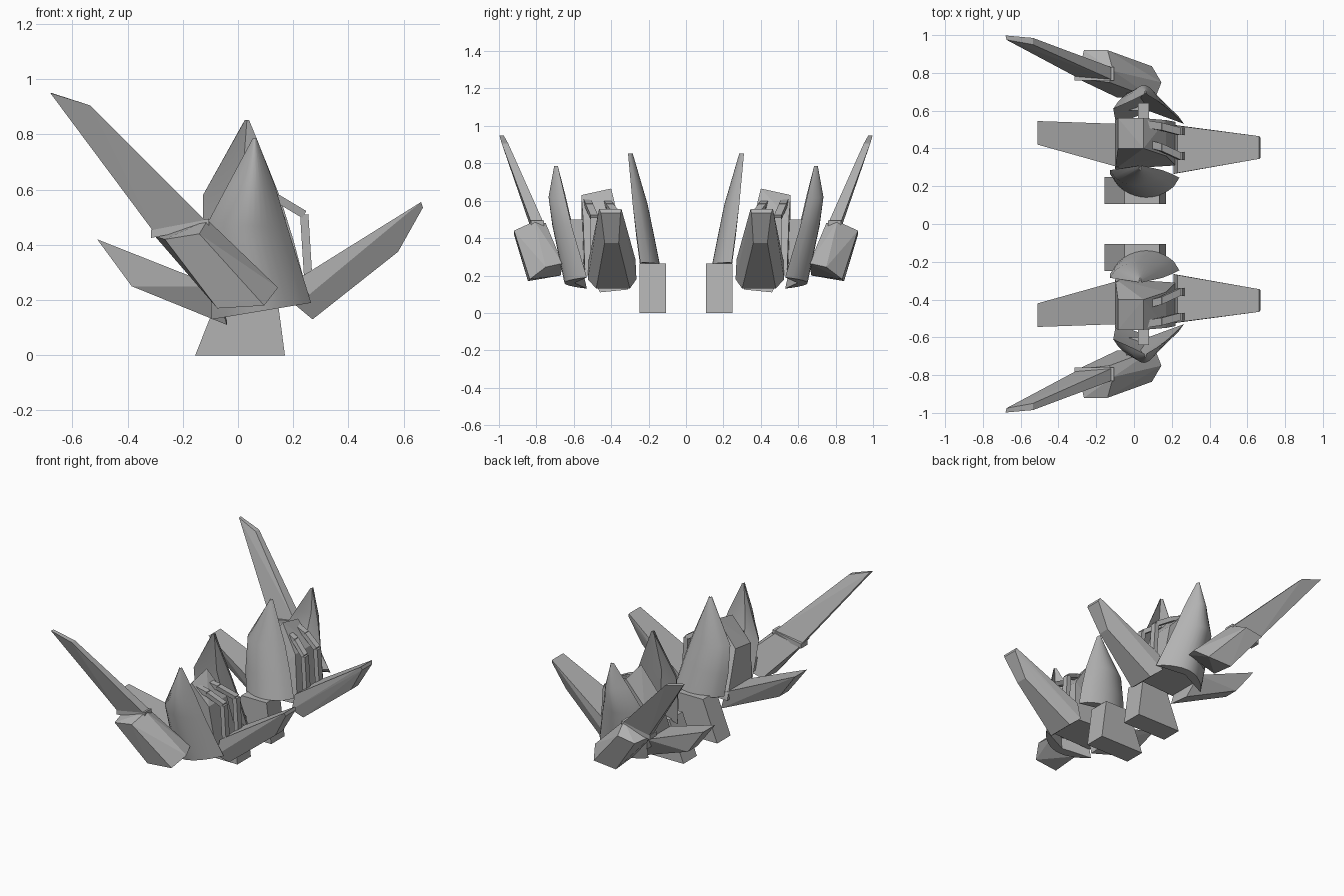
import bpy, bmesh, math
from mathutils import Vector

cube = bpy.data.objects.get("Cube")
if cube:
    bpy.data.objects.remove(cube, do_unlink=True)

grey = bpy.data.materials.new("plain_grey")
grey.use_nodes = True
grey.diffuse_color = (0.45, 0.45, 0.45, 1)
grey.node_tree.nodes["Principled BSDF"].inputs["Base Color"].default_value = (0.45, 0.45, 0.45, 1)


def finish(name, bm, side, smooth=False):
    """Place a part on one side (+1 back, -1 front) and give it the material."""
    for v in bm.verts:
        v.co.y *= side
    bmesh.ops.recalc_face_normals(bm, faces=bm.faces)
    mesh = bpy.data.meshes.new(name)
    bm.to_mesh(mesh)
    bm.free()
    mesh.materials.append(grey)
    obj = bpy.data.objects.new(name, mesh)
    bpy.context.collection.objects.link(obj)
    if smooth:
        bpy.ops.object.select_all(action="DESELECT")
        obj.select_set(True)
        bpy.context.view_layer.objects.active = obj
        bpy.ops.object.shade_smooth_by_angle(angle=math.radians(35))


def block(name, points, side):
    """Flat-faced solid around a few corner points."""
    bm = bmesh.new()
    for p in points:
        bm.verts.new(p)
    res = bmesh.ops.convex_hull(bm, input=bm.verts)
    loose = [v for v in bm.verts if not v.link_faces]
    bmesh.ops.delete(bm, geom=loose, context="VERTS")
    bmesh.ops.dissolve_limit(bm, angle_limit=0.03, verts=bm.verts, edges=bm.edges)
    finish(name, bm, side)


def shell(name, rows, side, steps=12, power=0.8):
    """Curved plate; each row is (left x, left z, right x, right z, edge y, middle y)."""
    bm = bmesh.new()
    rings = []
    for lx, lz, rx, rz, edge, mid in rows:
        outer, inner = [], []
        for i in range(steps + 1):
            t = i / steps
            arch = max(math.sin(math.pi * t), 0) ** power
            x, z = lx + (rx - lx) * t, lz + (rz - lz) * t
            outer.append(bm.verts.new((x, edge + (mid - edge) * arch, z)))
            if 0 < i < steps:
                hollow = 0.55 * (1 - abs(2 * t - 1))
                inner.append(bm.verts.new((x, edge + (mid - edge) * hollow, z)))
        rings.append(outer + inner[::-1])
    for a, b in zip(rings, rings[1:]):
        for i in range(len(a)):
            j = (i + 1) % len(a)
            bm.faces.new((a[i], a[j], b[j], b[i]))
    bm.faces.new(rings[0])
    bm.faces.new(rings[-1])
    finish(name, bm, side, smooth=True)


def rail(name, path, side, width=0.04, thick=0.03):
    """Bent strip made of short straight bars."""
    for n, (a, b) in enumerate(zip(path, path[1:])):
        a, b = Vector(a), Vector(b)
        d = (b - a).normalized()
        across = Vector((-d.z, 0, d.x)) * thick / 2
        depth = Vector((0, width / 2, 0))
        block(f"{name}_{n + 1}", [p + across * i + depth * j
                                  for p in (a, b) for i in (-1, 1) for j in (-1, 1)], side)


for side, tag in ((1, "back"), (-1, "front")):
    # foot
    block(f"{tag}_foot", [(x, y, z) for y in (0.107, 0.248)
                          for x, z in ((-0.155, 0), (0.17, 0), (-0.05, 0.265), (0.135, 0.265))], side)

    # central body
    block(f"{tag}_body", [(0.05, 0.40, 0.665), (0.05, 0.56, 0.63), (-0.085, 0.40, 0.5),
                          (-0.085, 0.56, 0.48), (0.17, 0.36, 0.5), (0.17, 0.55, 0.5),
                          (0.22, 0.31, 0.2), (0.22, 0.54, 0.2), (-0.1, 0.29, 0.2),
                          (-0.1, 0.55, 0.2)], side)
    block(f"{tag}_plate_mount", [(x, y, z) for x in (0.02, 0.08) for y in (0.5, 0.64)
                                 for z in (0.25, 0.5)], side)

    # bent side rails
    for label, y0, y1 in (("outer", 0.53, 0.49), ("inner", 0.43, 0.36)):
        rail(f"{tag}_{label}_rail", [(0.05, y0, 0.6), (0.14, (y0 * 2 + y1) / 3, 0.57),
                                     (0.24, y1, 0.51), (0.255, y1, 0.27)], side)

    # side wings
    block(f"{tag}_left_wing", [(0.663, 0.465, 0.555), (0.663, 0.345, 0.555),
                               (0.67, 0.455, 0.535), (0.67, 0.35, 0.535),
                               (0.23, 0.52, 0.285), (0.23, 0.27, 0.285),
                               (0.21, 0.525, 0.18), (0.21, 0.265, 0.18),
                               (0.58, 0.435, 0.375), (0.58, 0.36, 0.375),
                               (0.27, 0.48, 0.13), (0.27, 0.3, 0.13)], side)
    block(f"{tag}_right_wing", [(-0.51, 0.545, 0.42), (-0.51, 0.42, 0.42),
                                (-0.08, 0.53, 0.25), (-0.08, 0.30, 0.25),
                                (-0.385, 0.53, 0.25), (-0.385, 0.43, 0.25),
                                (-0.04, 0.46, 0.11), (-0.04, 0.31, 0.125)], side)

    # curved armour plates
    shell(f"{tag}_outer_plate", [(0.053, 0.785, 0.068, 0.785, 0.685, 0.705),
                                 (-0.03, 0.63, 0.135, 0.61, 0.645, 0.735),
                                 (-0.11, 0.48, 0.18, 0.46, 0.61, 0.715),
                                 (-0.095, 0.13, 0.265, 0.19, 0.53, 0.65)], side)
    shell(f"{tag}_inner_plate", [(0.025, 0.853, 0.04, 0.853, 0.31, 0.285),
                                 (-0.127, 0.58, 0.15, 0.58, 0.285, 0.205),
                                 (-0.127, 0.4, 0.2, 0.42, 0.265, 0.17),
                                 (-0.11, 0.25, 0.24, 0.27, 0.245, 0.14)], side, power=0.6)

    # outer pod
    block(f"{tag}_pod", [(-0.265, 0.92, 0.42), (-0.14, 0.92, 0.44), (-0.11, 0.81, 0.49),
                         (-0.13, 0.75, 0.48), (-0.30, 0.77, 0.43),
                         (-0.075, 0.845, 0.17), (0.095, 0.835, 0.18), (0.145, 0.75, 0.245),
                         (0.11, 0.66, 0.265), (-0.09, 0.67, 0.2)], side)
    block(f"{tag}_pod_mount", [(x, y, z) for x in (-0.04, 0.04) for y in (0.6, 0.72)
                               for z in (0.24, 0.32)], side)

    # collar and long blade
    block(f"{tag}_blade_collar", [(x, y, z + dz) for y in (0.76, 0.83) for dz in (0, 0.03)
                                  for x, z in ((-0.315, 0.425), (-0.105, 0.465))], side)
    block(f"{tag}_blade", [(-0.68, 0.998, 0.95), (-0.675, 0.975, 0.95),
                           (-0.535, 0.985, 0.905), (-0.535, 0.95, 0.905),
                           (-0.30, 0.825, 0.44), (-0.30, 0.775, 0.44),
                           (-0.12, 0.83, 0.49), (-0.12, 0.765, 0.49)], side)
